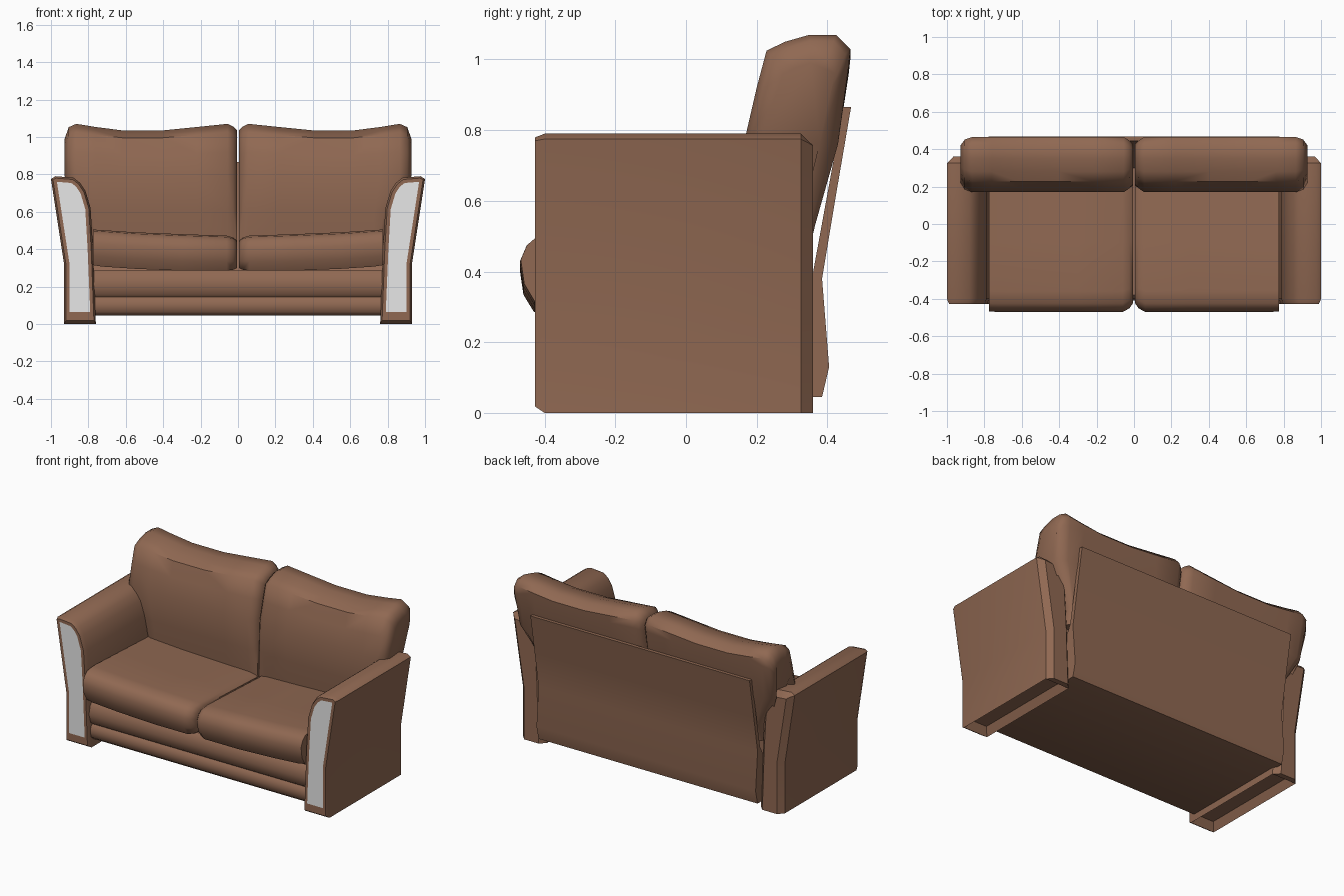
import bpy, bmesh
from math import radians

cube = bpy.data.objects.get("Cube")
if cube:
    bpy.data.objects.remove(cube)


def make_material(name, rgb):
    mat = bpy.data.materials.new(name)
    mat.use_nodes = True
    colour = (*rgb, 1)
    mat.diffuse_color = colour
    mat.node_tree.nodes["Principled BSDF"].inputs["Base Color"].default_value = colour
    return mat


leather = make_material("brown leather", (0.28, 0.14, 0.085))
panel = make_material("grey panel", (0.8, 0.8, 0.8))


def finish(bm, name, materials, angle=45):
    bmesh.ops.recalc_face_normals(bm, faces=bm.faces)
    mesh = bpy.data.meshes.new(name)
    bm.to_mesh(mesh)
    bm.free()
    for mat in materials:
        mesh.materials.append(mat)
    obj = bpy.data.objects.new(name, mesh)
    bpy.context.collection.objects.link(obj)
    bpy.ops.object.select_all(action='DESELECT')
    obj.select_set(True)
    bpy.context.view_layer.objects.active = obj
    bpy.ops.object.shade_smooth_by_angle(angle=radians(angle))
    return obj


def loft(sections):
    """Skin closed rings of points and cap both ends."""
    bm = bmesh.new()
    rings = [[bm.verts.new(p) for p in ring] for ring in sections]
    n = len(rings[0])
    for a, b in zip(rings, rings[1:]):
        for i in range(n):
            j = (i + 1) % n
            bm.faces.new((a[i], a[j], b[j], b[i]))
    first = bm.faces.new(rings[0])
    last = bm.faces.new(rings[-1])
    bmesh.ops.recalc_face_normals(bm, faces=bm.faces)
    return bm, first, last


# Frame: front rail with two rolls, underside and leaning back panel
frame_profile = [(-.375, .045), (-.4, .065), (-.405, .1), (-.4, .13), (-.385, .145),
                 (-.4, .16), (-.41, .21), (-.4, .265), (-.38, .285), (.3, .285),
                 (.36, .4), (.445, .865), (.467, .865), (.425, .62), (.385, .38),
                 (.405, .13), (.385, .045)]
bm, _, _ = loft([[(x, y, z) for y, z in frame_profile] for x in (-.778, .778)])
finish(bm, "frame", [leather])

arm_profile = [(.93, 0), (.93, .32), (1, .775), (.975, .79), (.88, .782),
               (.845, .755), (.815, .71), (.788, .62), (.775, .4), (.76, 0)]


def build_arm(side, name):
    bm, front, back = loft([[(side * x, y, z) for x, z in arm_profile] for y in (-.4, .325)])
    base = min(bm.faces, key=lambda f: f.calc_center_median().z)

    def inset(face, thickness):
        bmesh.ops.inset_region(bm, faces=[face], thickness=thickness, use_even_offset=True)
        return face.verts

    # Rounded front edge, then the panel
    for v in inset(front, .01):
        v.co.y = -.427
        if v.co.z < .05:
            v.co.z = .018
    for v in inset(front, .019):
        if v.co.z < .1:
            v.co.z = .065
    front.material_index = 1
    # Chamfered back edge
    for v in inset(back, .033):
        v.co.y = .36
        if v.co.z < .1:
            v.co.z = 0
    # Hollow foot
    for v in inset(base, .025):
        v.co.z = .05
    finish(bm, name, [leather, panel], 40)


seat_profile = [(-.43, .29), (-.46, .345), (-.47, .42), (-.452, .465), (-.425, .49),
                (-.36, .498), (-.1, .485), (.28, .465), (.28, .29)]
# Columns: x, shrink in depth, height of the crown, lift of the underside
seat_columns = [(.005, .9, .445, .015), (.025, .96, .462, .005), (.06, 1, .472, 0),
                (.3, 1, .48, 0), (.55, 1, .49, .01), (.73, 1, .502, .022),
                (.775, .995, .505, .03)]


def build_seat(side, name):
    rings = []
    for x, shrink, crown, lift in seat_columns:
        low = .285 + lift
        rings.append([(side * x, y * shrink, low + (z - .29) / .208 * (crown - low))
                      for y, z in seat_profile])
    bm, _, _ = loft(rings)
    finish(bm, name, [leather], 50)


back_profile = [(.2, .42), (.178, .6), (.17, .79), (.2, .92), (.228, 1.025), (.28, 1.05),
                (.35, 1.07), (.425, 1.07), (.465, 1.03), (.46, .98), (.43, .76),
                (.365, .53), (.34, .42)]
# Columns: x, depth factor, height of the crown
back_columns = [(.005, .66, 1.035), (.025, .84, 1.055), (.055, 1, 1.07), (.22, 1, 1.053),
                (.4, 1, 1.035), (.62, 1, 1.035), (.76, 1, 1.053), (.865, 1, 1.07),
                (.905, .88, 1.052), (.927, .62, .99)]


def build_back(side, name):
    rings = []
    for x, depth, crown in back_columns:
        ring = []
        for y, z in back_profile:
            middle = .3 + .21 * (z - .79)
            top = z if z < .79 else .79 + (z - .79) * (crown - .79) / .28
            # The outer end narrows where it drops behind the arm
            limit = .77 + .157 * max(0, min(1, (z - .53) / .26))
            wide = x if x < .7 else .7 + (x - .7) * (limit - .7) / .227
            ring.append((side * wide, middle + (y - middle) * depth, top))
        rings.append(ring)
    bm, _, _ = loft(rings)
    finish(bm, name, [leather], 50)


for side, word in ((1, "left"), (-1, "right")):
    build_arm(side, word + "_arm")
    build_seat(side, word + "_seat_cushion")
    build_back(side, word + "_back_cushion")
